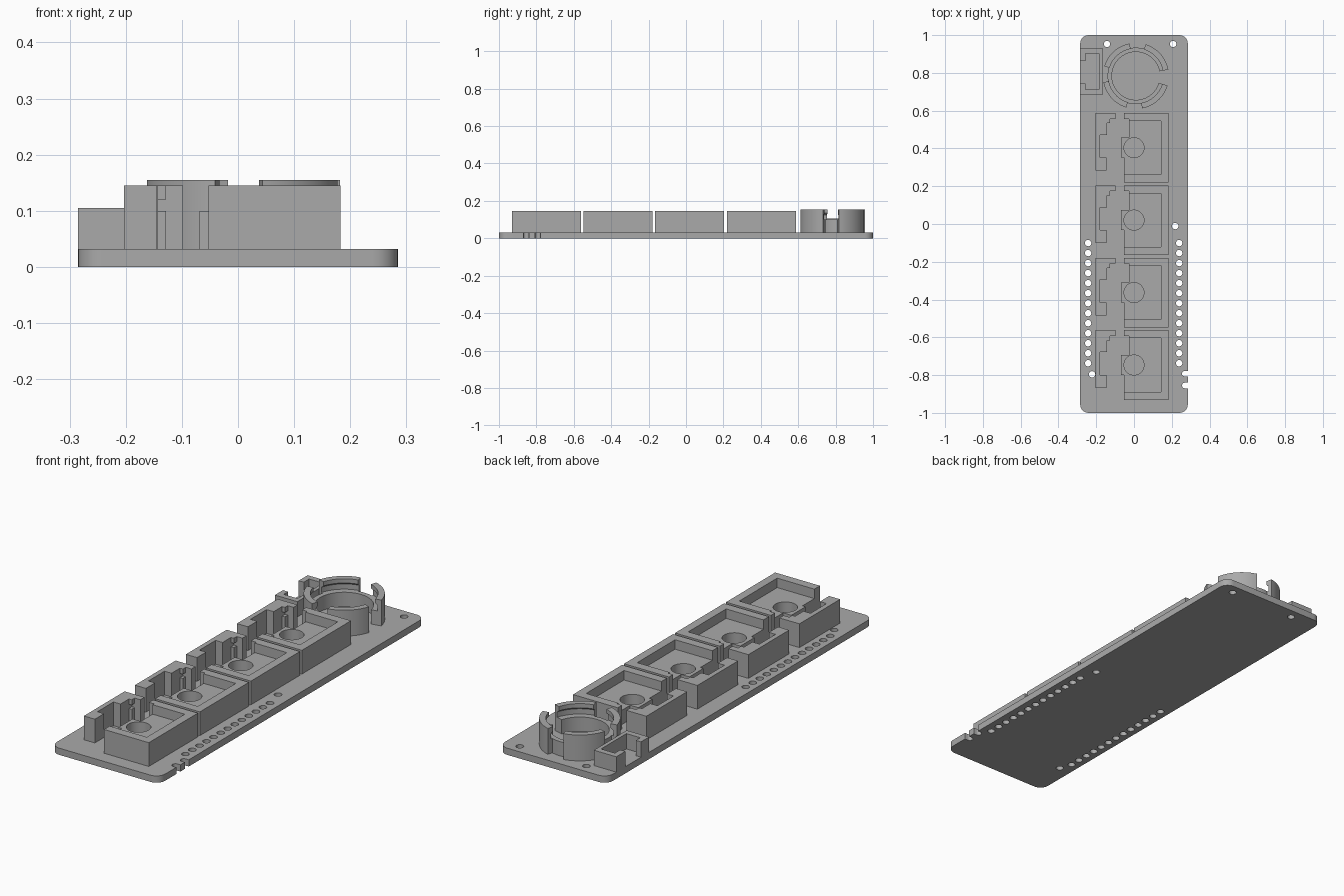
import bpy, bmesh, math

if "Cube" in bpy.data.objects:
    bpy.data.objects.remove(bpy.data.objects["Cube"])

gray = bpy.data.materials.new("light gray plastic")
gray.diffuse_color = (0.40, 0.40, 0.40, 1)
gray.use_nodes = True
gray.node_tree.nodes["Principled BSDF"].inputs["Base Color"].default_value = gray.diffuse_color
TOP = 0.032       # top of the base plate
SINK = 0.025      # raised parts start slightly inside the plate


def arc(cx, cy, r, a0, a1, n):
    return [(cx + r * math.cos(math.radians(a0 + (a1 - a0) * i / n)),
             cy + r * math.sin(math.radians(a0 + (a1 - a0) * i / n))) for i in range(n + 1)]


def circle(cx, cy, r, n=32):
    return arc(cx, cy, r, 0, 360, n)[:-1]


def rect(x0, y0, x1, y1):
    return [(x0, y0), (x1, y0), (x1, y1), (x0, y1)]


def finish(ob):
    ob.data.materials.clear()
    ob.data.materials.append(gray)
    bpy.ops.object.select_all(action='DESELECT')
    ob.select_set(True)
    bpy.context.view_layer.objects.active = ob
    bpy.ops.object.shade_smooth_by_angle(angle=math.radians(30))


def prism(name, z0, z1, *loops):
    """Extruded outline; loops after the first are holes."""
    cu = bpy.data.curves.new(name, 'CURVE')
    cu.dimensions = '2D'
    cu.fill_mode = 'BOTH'
    cu.extrude = (z1 - z0) / 2
    for pts in loops:
        sp = cu.splines.new('POLY')
        sp.points.add(len(pts) - 1)
        for p, (x, y) in zip(sp.points, pts):
            p.co = (x, y, 0, 1)
        sp.use_cyclic_u = True
    tmp = bpy.data.objects.new(name + "_outline", cu)
    bpy.context.collection.objects.link(tmp)
    bpy.context.view_layer.update()
    me = bpy.data.meshes.new_from_object(tmp.evaluated_get(bpy.context.evaluated_depsgraph_get()))
    bpy.data.objects.remove(tmp)
    bm = bmesh.new()
    bm.from_mesh(me)
    bmesh.ops.remove_doubles(bm, verts=bm.verts, dist=1e-5)
    bmesh.ops.translate(bm, verts=bm.verts, vec=(0, 0, (z0 + z1) / 2))
    bmesh.ops.recalc_face_normals(bm, faces=bm.faces)
    bm.to_mesh(me)
    bm.free()
    me.name = name
    ob = bpy.data.objects.new(name, me)
    bpy.context.collection.objects.link(ob)
    finish(ob)


def sweep(name, profile, cx, cy, a0, a1, n):
    """Partial revolve of an (r, z) profile with closed ends."""
    bm = bmesh.new()
    rings = []
    for i in range(n + 1):
        a = math.radians(a0 + (a1 - a0) * i / n)
        rings.append([bm.verts.new((cx + r * math.cos(a), cy + r * math.sin(a), z)) for r, z in profile])
    m = len(profile)
    for p, q in zip(rings, rings[1:]):
        for j in range(m):
            bm.faces.new((p[j], p[(j + 1) % m], q[(j + 1) % m], q[j]))
    bm.faces.new(rings[0])
    bm.faces.new(rings[-1])
    bmesh.ops.recalc_face_normals(bm, faces=bm.faces)
    me = bpy.data.meshes.new(name)
    bm.to_mesh(me)
    bm.free()
    ob = bpy.data.objects.new(name, me)
    bpy.context.collection.objects.link(ob)
    finish(ob)


# Base plate: rounded corners, two edge notches, rows of pin holes
W, R = 0.285, 0.045
outline = arc(-W + R, -1 + R, R, 180, 270, 8) + arc(W - R, -1 + R, R, 270, 360, 8)
for y in (-0.855, -0.792):
    outline += [(W, y - 0.015)] + arc(0.269, y, 0.015, 270, 90, 8) + [(W, y + 0.015)]
outline += arc(W - R, 1 - R, R, 0, 90, 8) + arc(-W + R, 1 - R, R, 90, 180, 8)
centres = [(x, -0.101 - 0.053 * i) for x in (-0.243, 0.239) for i in range(13)]
centres += [(-0.222, -0.796), (0.218, -0.011), (-0.143, 0.953), (0.207, 0.953)]
prism("base_plate", 0, TOP, outline, *[circle(x, y, 0.017, 20) for x, y in centres])

# Four identical holders, each a walled tray plus a slotted side block
for k in range(4):
    d = -0.3835 * k

    def at(pts):
        return [(x, y + d) for x, y in pts]

    n = str(k + 1)
    prism("tray_wall_" + n, SINK, 0.145, at([
        (-0.053, 0.219), (0.183, 0.219), (0.183, 0.588), (-0.053, 0.588), (-0.053, 0.557),
        (-0.026, 0.557), (-0.026, 0.546), (0.143, 0.546), (0.143, 0.261), (-0.053, 0.261)]))
    prism("tray_floor_" + n, SINK, 0.10, at([
        (-0.053, 0.25), (0.15, 0.25), (0.15, 0.55), (-0.026, 0.55), (-0.026, 0.457),
        (-0.069, 0.457), (-0.069, 0.351), (-0.053, 0.351)]), at(circle(0, 0.404, 0.053)))
    prism("side_block_" + n, SINK, 0.145, at([
        (-0.203, 0.588), (-0.098, 0.588), (-0.098, 0.557), (-0.143, 0.557), (-0.143, 0.472),
        (-0.180, 0.472), (-0.180, 0.351), (-0.145, 0.351), (-0.145, 0.282), (-0.203, 0.282)]))
    lip = at(rect(-0.15, 0.535, -0.128, 0.56))
    prism("lower_lip_" + n, SINK, 0.10, lip)
    prism("upper_lip_" + n, 0.12, 0.145, lip)

# Round holder: low inner ring and four taller clip arms
CX, CY = 0.01, 0.784
sweep("round_ring", [(0.127, SINK), (0.15, SINK), (0.15, 0.10), (0.127, 0.10)], CX, CY, 11, 343, 56)
arm = [(0.146, SINK), (0.175, SINK), (0.175, 0.155), (0.146, 0.155),
       (0.146, 0.135), (0.158, 0.125), (0.158, 0.10), (0.146, 0.10)]
for k in range(4):
    sweep("clip_arm_%d" % (k + 1), arm, CX, CY, 11 + 90 * k, 73 + 90 * k, 14)

# Open-sided socket at the left edge
prism("edge_socket", SINK, 0.105, [
    (-0.285, 0.684), (-0.167, 0.684), (-0.167, 0.931), (-0.285, 0.931), (-0.285, 0.863),
    (-0.258, 0.863), (-0.258, 0.903), (-0.185, 0.903), (-0.185, 0.712), (-0.258, 0.712),
    (-0.258, 0.745), (-0.285, 0.745)])
